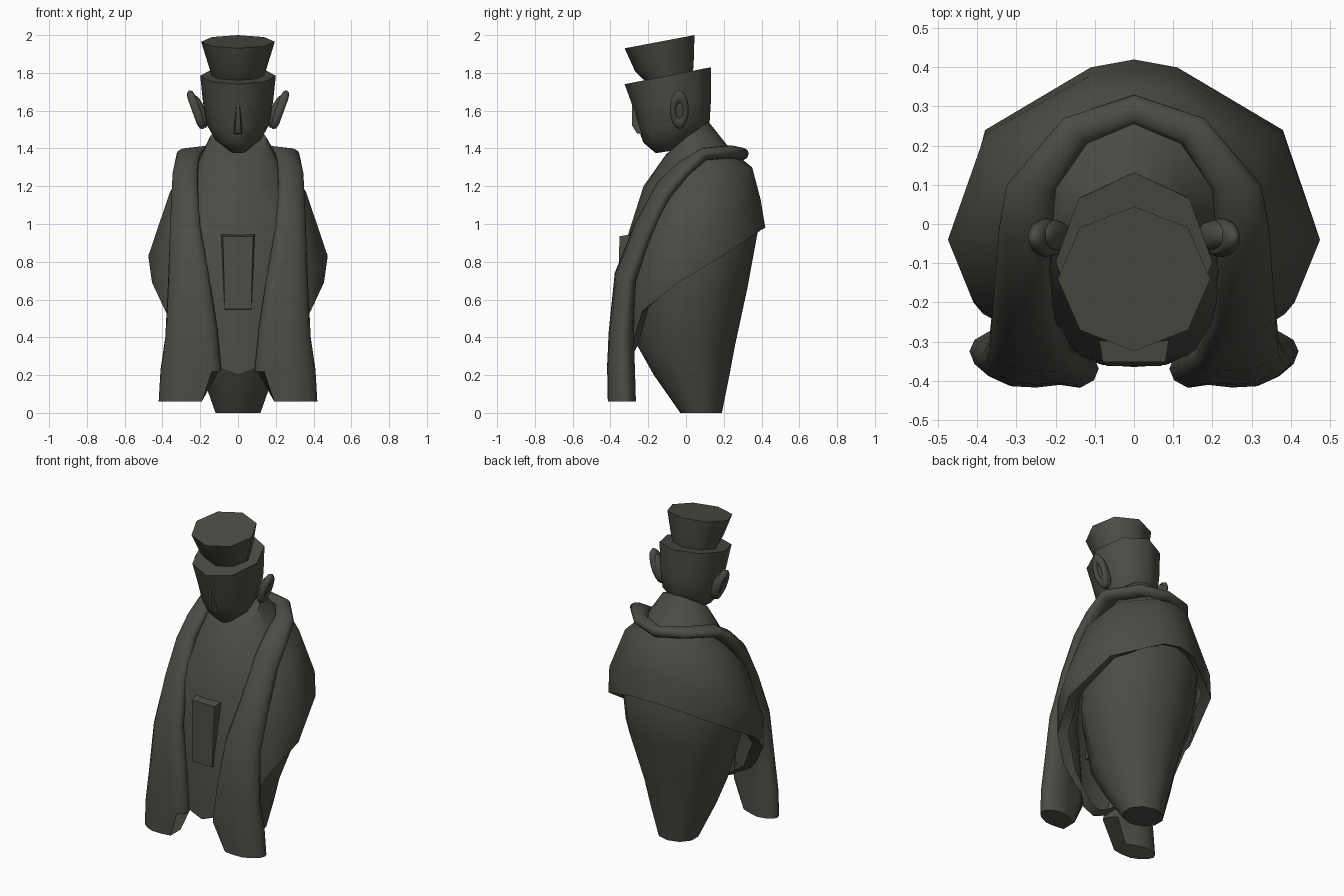
import bpy, bmesh, math
from mathutils import Vector

if "Cube" in bpy.data.objects:
    bpy.data.objects.remove(bpy.data.objects["Cube"])

stone = bpy.data.materials.new("dark_stone")
stone.diffuse_color = (0.072, 0.072, 0.061, 1)
stone.use_nodes = True
stone.node_tree.nodes["Principled BSDF"].inputs["Base Color"].default_value = stone.diffuse_color


def finish(ob, angle=35):
    ob.data.materials.clear()
    ob.data.materials.append(stone)
    bpy.ops.object.select_all(action='DESELECT')
    ob.select_set(True)
    bpy.context.view_layer.objects.active = ob
    bpy.ops.object.shade_smooth_by_angle(angle=math.radians(angle))
    return ob


def loft(name, rings, cap_start=True, cap_end=True, angle=48):
    """Skin a list of equal-length closed rings."""
    bm = bmesh.new()
    vs = [[bm.verts.new(p) for p in r] for r in rings]
    n = len(vs[0])
    for a, b in zip(vs, vs[1:]):
        for i in range(n):
            j = (i + 1) % n
            bm.faces.new((a[i], a[j], b[j], b[i]))
    if cap_start:
        bm.faces.new(vs[0])
    if cap_end:
        bm.faces.new(vs[-1])
    bmesh.ops.recalc_face_normals(bm, faces=bm.faces)
    me = bpy.data.meshes.new(name)
    bm.to_mesh(me)
    bm.free()
    ob = bpy.data.objects.new(name, me)
    bpy.context.collection.objects.link(ob)
    return finish(ob, angle)


def oval(rx, front, back, z_front, z_back=None, n=8):
    """Tilted oval ring given its width and its front and back points."""
    z_back = z_front if z_back is None else z_back
    out = []
    for i in range(n):
        a = 2 * math.pi * i / n
        t = (1 + math.cos(a)) / 2
        out.append((rx * math.sin(a), front + (back - front) * t,
                    z_front + (z_back - z_front) * t))
    return out


def mirrored(half):
    """Close a half ring (back to front) across x = 0."""
    return half + [(-x, y, z) for x, y, z in half[-2:0:-1]]


# Lower body, tapering to a small foot
loft("lower_body", [
    oval(.125, -.03, .19, 0, n=10), oval(.20, -.17, .23, .2, n=10),
    oval(.25, -.26, .26, .36, n=10), oval(.36, -.27, .325, .66, n=10),
    oval(.36, -.24, .38, .96, n=10), oval(.28, -.18, .3, 1.15, n=10)])

# Cloak, low at the front and high at the back, running up into the neck
hem = mirrored([(0, .42, .98), (.11, .40, .97), (.38, .24, .86), (.455, -.04, .69),
                (.385, -.23, .54), (.27, -.29, .35), (.08, -.36, .23), (0, -.365, .2)])
inner_hem = [(x * .86, y * .88 + .005, z + .02) for x, y, z in hem]
chest = mirrored([(0, .395, 1.13), (.11, .38, 1.12), (.38, .23, 1.02), (.475, -.04, .83),
                  (.41, -.2, .74), (.29, -.29, .64), (.09, -.35, .58), (0, -.355, .57)])
shoulder = mirrored([(0, .35, 1.3), (.11, .335, 1.3), (.29, .2, 1.27), (.36, 0, 1.17),
                     (.33, -.13, 1.08), (.25, -.23, .98), (.1, -.295, .95), (0, -.305, .95)])
collar = mirrored([(0, .24, 1.39), (.11, .2, 1.39), (.2, .09, 1.37), (.22, 0, 1.3),
                   (.215, -.08, 1.24), (.16, -.18, 1.2), (.07, -.215, 1.2), (0, -.225, 1.2)])
neck = mirrored([(0, .12, 1.54), (.07, .1, 1.53), (.12, .06, 1.5), (.15, .0, 1.46),
                 (.15, -.03, 1.42), (.11, -.07, 1.39), (.05, -.1, 1.37), (0, -.105, 1.37)])
loft("cloak", [inner_hem, hem, chest, shoulder, collar, neck], cap_start=False)

# Scarf over the shoulders: inner edge, outer edge and half thickness per station
stations = [
    ((0, .255, 1.36), (0, .33, 1.38), .034), ((.12, .205, 1.38), (.18, .27, 1.385), .034),
    ((.20, .09, 1.37), (.325, .10, 1.37), .035), ((.21, -.02, 1.32), (.345, -.01, 1.26), .04),
    ((.215, -.13, 1.22), (.35, -.10, 1.15), .045), ((.20, -.25, .99), (.36, -.20, .95), .05),
    ((.155, -.345, .74), (.37, -.30, .70), .058), ((.11, -.365, .45), (.385, -.33, .40), .07),
    ((.09, -.37, .25), (.41, -.33, .23), .078), ((.09, -.37, .22), (.42, -.325, .06), .08)]
centres = [(Vector(a) + Vector(b)) / 2 for a, b, _ in stations]
last = len(stations) - 1
rings = []
for i, (a, b, thick) in enumerate(stations):
    a, b = Vector(a), Vector(b)
    tangent = Vector((1, 0, 0)) if i == 0 else centres[min(i + 1, last)] - centres[i - 1]
    normal = (b - a).cross(tangent).normalized()
    if i >= last - 1:                   # level hem, same winding as above
        normal = Vector((0, math.copysign(1, rings_normal.y), 0))
    rings_normal = normal
    fold = max(0, (i - 4) / 5)          # folds deepen toward the hem
    ring = []
    for k in range(16):
        ang = 2 * math.pi * k / 16
        u, s = (1 - math.cos(ang)) / 2, math.sin(ang)
        wave = 1 - .4 * fold * math.exp(-((u - .37) / .14) ** 2)
        p = a.lerp(b, u) + normal * s * thick * wave
        if i == last:
            p.z = .22 if u < .25 else .06   # stepped hem
        ring.append(p)
    rings.append(ring)
scarf = loft("scarf", rings, cap_start=False)
mirror = scarf.modifiers.new("mirror", 'MIRROR')
mirror.use_clip = True

# Chest plate
loft("chest_plate", [
    [(-.08, -.30, .53), (.08, -.30, .53), (.07, -.362, .55), (-.07, -.362, .55)],
    [(-.095, -.26, .95), (.095, -.26, .95), (.08, -.352, .935), (-.08, -.352, .935)]], angle=30)

# Head with a flat tilted crown
loft("head", [
    oval(.04, -.16, -.06, 1.375, 1.39), oval(.12, -.225, .06, 1.43, 1.46),
    oval(.165, -.255, .125, 1.51, 1.54), oval(.185, -.285, .132, 1.63, 1.65),
    oval(.20, -.325, .132, 1.74, 1.83)], angle=55)

# Nose wedge
loft("nose", [
    [(-.025, -.2, 1.47), (.025, -.2, 1.47), (.018, -.26, 1.48), (-.018, -.26, 1.48)],
    [(-.03, -.2, 1.52), (.03, -.2, 1.52), (.014, -.285, 1.52), (-.014, -.285, 1.52)],
    [(-.02, -.2, 1.63), (.02, -.2, 1.63), (.008, -.285, 1.63), (-.008, -.285, 1.63)]])

# Cup-shaped hat on the crown
loft("hat", [
    oval(.13, -.20, .03, 1.74, 1.79), oval(.15, -.27, .04, 1.81, 1.83),
    oval(.195, -.325, .045, 1.93, 2.0)], angle=55)

# Ears: a raised rim around a shallow hollow, leaning outward
for side, label in ((1, "left"), (-1, "right")):
    bpy.ops.mesh.primitive_torus_add(
        major_segments=14, minor_segments=8, major_radius=.034, minor_radius=.017,
        location=(side * .222, -.035, 1.605), rotation=(0, side * math.radians(110), 0))
    rim = bpy.context.object
    rim.name = label + "_ear_rim"
    rim.scale = (2.15, .98, 1.3)
    finish(rim, 60)
    bpy.ops.mesh.primitive_uv_sphere_add(
        segments=12, ring_count=8, radius=1,
        location=(side * .202, -.03, 1.595), rotation=(0, side * math.radians(20), 0))
    core = bpy.context.object
    core.name = label + "_ear_core"
    core.scale = (.03, .04, .092)
    finish(core, 60)
